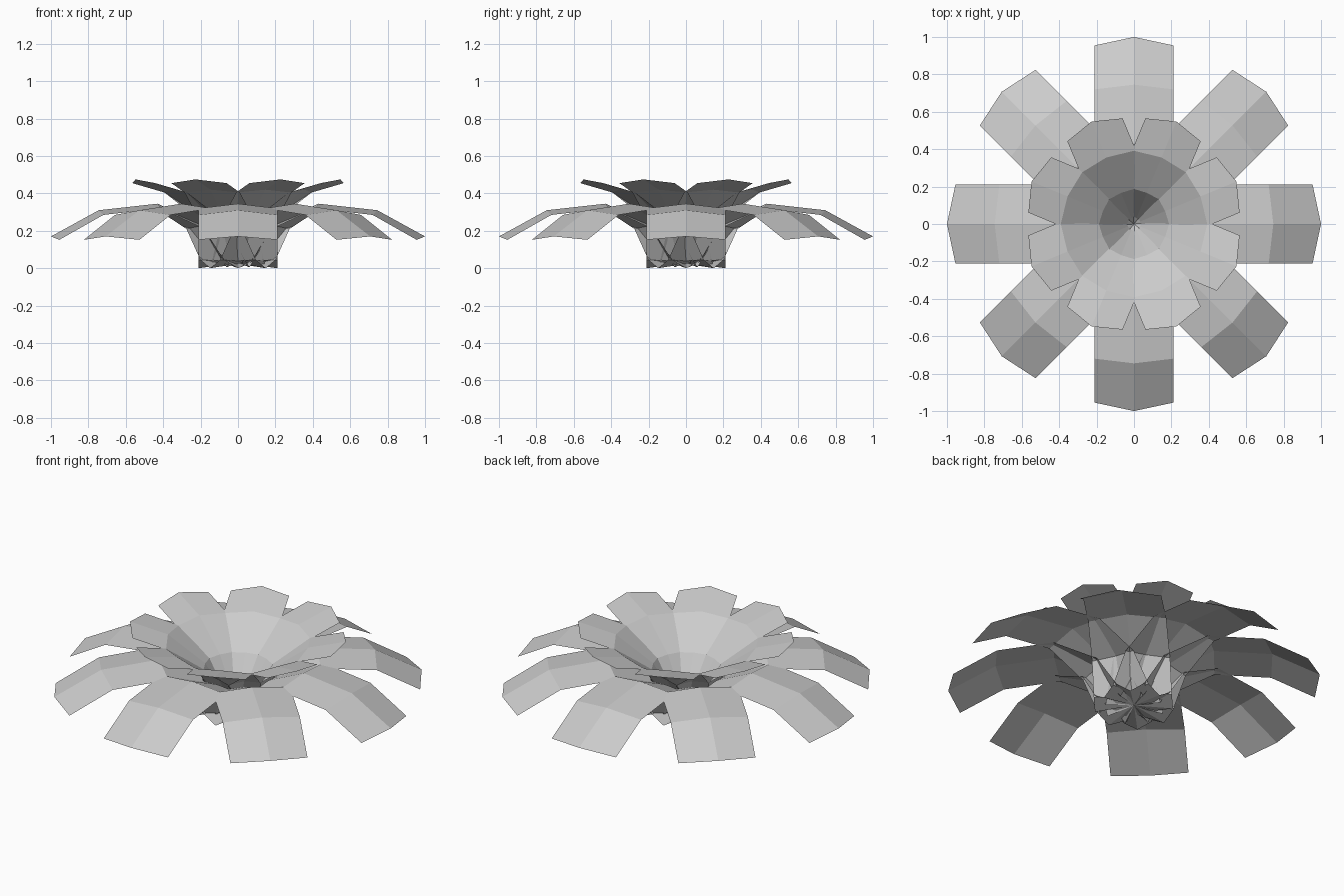
import bpy
import math

cube = bpy.data.objects.get("Cube")
if cube:
    bpy.data.objects.remove(cube, do_unlink=True)

# Single pale grey for the whole plant
grey = bpy.data.materials.new("pale_grey")
grey.use_nodes = True
grey.diffuse_color = (0.6, 0.6, 0.6, 1)
grey.node_tree.nodes["Principled BSDF"].inputs["Base Color"].default_value = (0.6, 0.6, 0.6, 1)


def leaf_mesh(name, half_width, ridge, rim):
    """Strip folded along its middle: ridge and rim are (radius, height) profiles."""
    verts, faces = [], []
    for (rc, zc), (re, ze) in zip(ridge, rim):
        verts += [(re, -half_width, ze), (rc, 0, zc), (re, half_width, ze)]
    for row in range(len(ridge) - 1):
        for side in range(2):
            a = row * 3 + side
            faces.append((a, a + 3, a + 4, a + 1))
    mesh = bpy.data.meshes.new(name)
    mesh.from_pydata(verts, [], faces)
    mesh.materials.append(grey)
    return mesh


def ring(name, mesh, count, offset):
    """Place copies of one leaf around the vertical axis."""
    for i in range(count):
        leaf = bpy.data.objects.new(f"{name}_{i + 1}", mesh)
        leaf.rotation_euler.z = math.radians(offset) + i * math.tau / count
        bpy.context.collection.objects.link(leaf)


# Wide drooping outer leaves
outer = leaf_mesh(
    "outer_leaf", 0.21,
    [(0, 0.03), (0.09, 0.035), (0.2, 0.24), (0.43, 0.345), (0.745, 0.31), (1.0, 0.17)],
    [(0, 0), (0.075, 0.045), (0.18, 0.21), (0.415, 0.32), (0.72, 0.285), (0.955, 0.152)])
ring("outer_leaf", outer, 8, 0)

# Narrower upright inner leaves forming a funnel
inner = leaf_mesh(
    "inner_leaf", 0.16,
    [(0, 0.03), (0.035, 0.05), (0.18, 0.27), (0.385, 0.42), (0.593, 0.475)],
    [(0, 0.005), (0.03, 0.05), (0.165, 0.265), (0.36, 0.405), (0.545, 0.455)])
ring("inner_leaf", inner, 8, 22.5)
